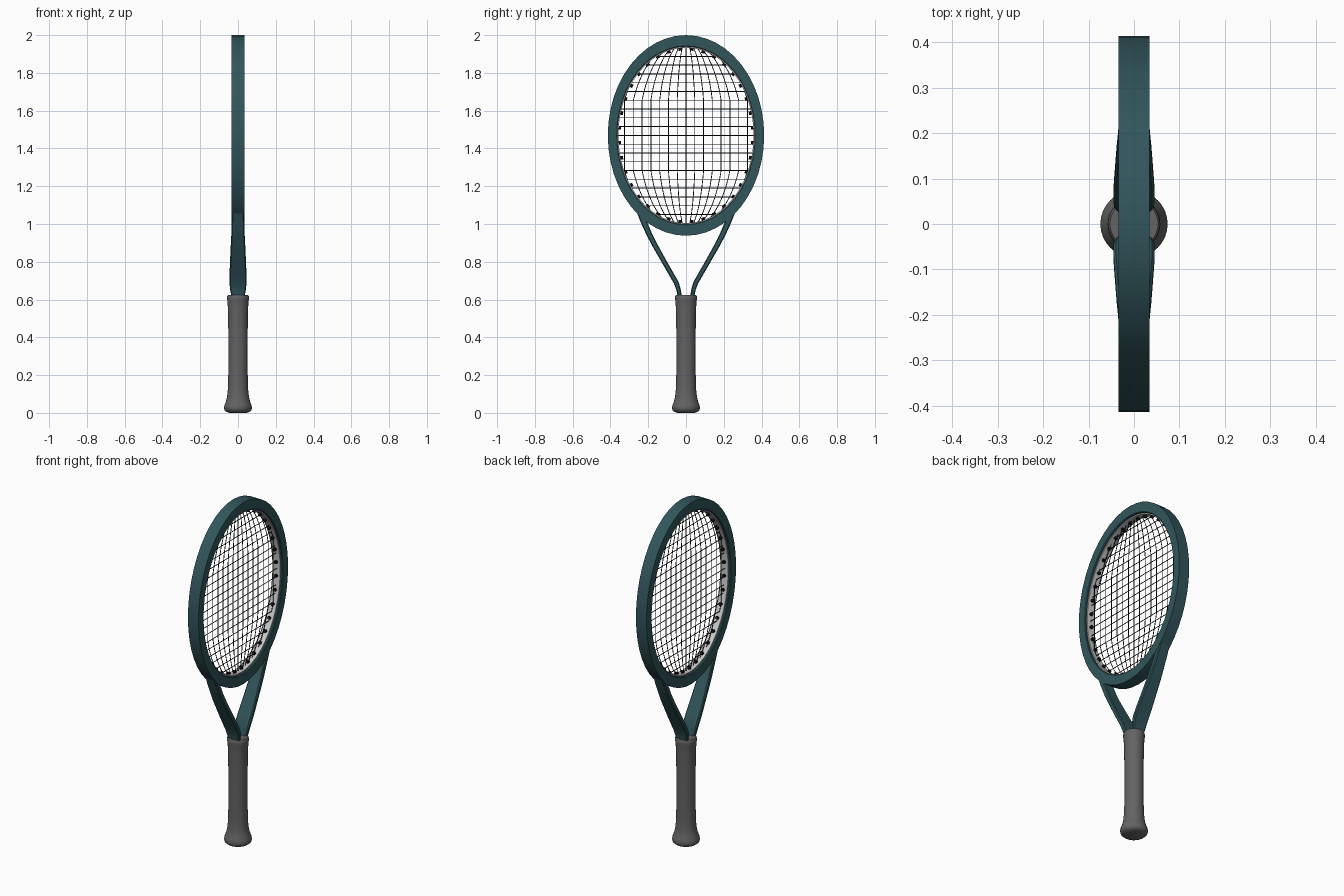
import bpy, bmesh, math
from mathutils import Vector, Matrix

if "Cube" in bpy.data.objects:
    bpy.data.objects.remove(bpy.data.objects["Cube"])

CZ = 1.469   # centre height of the hoop


def material(name, rgb):
    m = bpy.data.materials.new(name)
    m.diffuse_color = (*rgb, 1)
    m.use_nodes = True
    m.node_tree.nodes["Principled BSDF"].inputs["Base Color"].default_value = m.diffuse_color
    return m


TEAL = material("teal", (0.031, 0.092, 0.105))
DARK = material("black", (0.008, 0.008, 0.008))
GRIP = material("dark_grey", (0.125, 0.125, 0.125))


def finish(name, bm, mat=None, angle=30):
    bmesh.ops.recalc_face_normals(bm, faces=bm.faces)
    me = bpy.data.meshes.new(name)
    bm.to_mesh(me)
    bm.free()
    ob = bpy.data.objects.new(name, me)
    bpy.context.collection.objects.link(ob)
    if mat:
        me.materials.append(mat)
    bpy.ops.object.select_all(action='DESELECT')
    ob.select_set(True)
    bpy.context.view_layer.objects.active = ob
    bpy.ops.object.shade_smooth_by_angle(angle=math.radians(angle))
    return ob


def loft(bm, rings, closed=False):
    """Skin a list of point rings; cap the ends unless closed."""
    vs = [[bm.verts.new(p) for p in r] for r in rings]
    n = len(vs[0])
    for i in range(len(vs) if closed else len(vs) - 1):
        a, b = vs[i], vs[(i + 1) % len(vs)]
        for j in range(n):
            k = (j + 1) % n
            bm.faces.new((a[j], a[k], b[k], b[j]))
    if not closed:
        bm.faces.new(vs[0])
        bm.faces.new(vs[-1])


def elliptic_ring(name, section, mat, n=48):
    """Sweep (x, y radius, z radius) section points round the hoop."""
    bm = bmesh.new()
    rings = []
    for i in range(n):
        t = 2 * math.pi * i / n
        rings.append([(x, ry * math.cos(t), CZ + rz * math.sin(t)) for x, ry, rz in section])
    loft(bm, rings, closed=True)
    return finish(name, bm, mat)


# Hoop and the grey strip lining its inside
elliptic_ring("hoop", [(-.034, .414, .531), (.034, .414, .531), (.034, .367, .474),
                       (.030, .364, .470), (-.030, .364, .470), (-.034, .367, .474)], TEAL)
elliptic_ring("grommet_strip", [(-.022, .37, .478), (.022, .37, .478),
                                (.022, .358, .464), (-.022, .358, .464)], None)

# Grommets: small blocks pointing into the hoop
bm = bmesh.new()
N = 36
for i in range(N):
    t = 2 * math.pi * (i + .5) / N
    pos = Vector((0, .355 * math.cos(t), CZ + .460 * math.sin(t)))
    nrm = Vector((0, math.cos(t) / .355, math.sin(t) / .460)).normalized()
    rot = nrm.to_track_quat('Z', 'Y').to_matrix().to_4x4()
    bmesh.ops.create_cone(bm, cap_ends=True, segments=8, radius1=.0095, radius2=.0095,
                          depth=.020, matrix=Matrix.Translation(pos) @ rot)
finish("grommets", bm, DARK)

# Strings: straight cross strings, main strings fanning in towards both ends
SP, RY, RZ, FLAT = .0465, .362, .470, .186


def half_width(z, rz=RZ):
    return RY * math.sqrt(max(0, 1 - (z / rz) ** 2))


lines = []
rows = [SP * k for k in range(-9, 10)]
for z in rows:
    w = half_width(z)
    lines.append([(0, -w, CZ + z), (0, w, CZ + z)])
for i in range(-7, 8):
    pts = []
    for z in [-.47] + rows + [.47]:
        f = min(1, half_width(z, .51) / half_width(FLAT, .51))
        pts.append((0, i * SP * f, CZ + z))
    lines.append(pts)
bm = bmesh.new()
R = .0021
for pts in lines:
    pts = [Vector(p) for p in pts]
    rings = []
    for k, p in enumerate(pts):
        d = (pts[min(k + 1, len(pts) - 1)] - pts[max(k - 1, 0)]).normalized()
        s = d.cross(Vector((1, 0, 0)))
        rings.append([p + R * (math.cos(a) * s + math.sin(a) * Vector((1, 0, 0)))
                      for a in [math.pi / 3 * q for q in range(6)]])
    loft(bm, rings)
finish("strings", bm, DARK, 70)

# Throat arms: (y, z, half depth in x, half thickness)
path = [(.247, 1.07, .032, .016), (.223, 1.01, .033, .016), (.194, .945, .035, .015),
        (.166, .89, .038, .014), (.135, .835, .0405, .0135), (.104, .78, .043, .013),
        (.075, .73, .045, .013), (.052, .69, .045, .013), (.040, .655, .042, .012),
        (.034, .622, .036, .011), (.028, .57, .028, .010)]
for side, label in ((1, "right"), (-1, "left")):
    bm = bmesh.new()
    rings = []
    for k, (y, z, h, t) in enumerate(path):
        a, b = path[max(k - 1, 0)], path[min(k + 1, len(path) - 1)]
        d = Vector((0, b[0] - a[0], b[1] - a[1])).normalized()
        s = Vector((0, -d.z, d.y))
        c = .005
        sec = [(h, t - c), (h - c, t), (c - h, t), (-h, t - c),
               (-h, c - t), (c - h, -t), (h - c, -t), (h, c - t)]
        ring = [Vector((u, y, z)) + v * s for u, v in sec]
        rings.append([(p.x, side * p.y, p.z) for p in ring])
    loft(bm, rings)
    finish("throat_arm_" + label, bm, TEAL)

# Handle with flared butt and rounded collar: (radius, z)
profile = [(.045, .002), (.062, .006), (.071, .014), (.074, .027), (.071, .042), (.064, .06),
           (.058, .085), (.054, .12), (.052, .17), (.051, .25), (.051, .40), (.053, .55),
           (.056, .59), (.058, .605), (.057, .618), (.053, .625), (.046, .625)]
profile[0] = (.045, 0)
bm = bmesh.new()
S = 32
loft(bm, [[(r * math.cos(2 * math.pi * j / S), r * math.sin(2 * math.pi * j / S), z)
           for j in range(S)] for r, z in profile])
finish("handle", bm, GRIP, 50)
